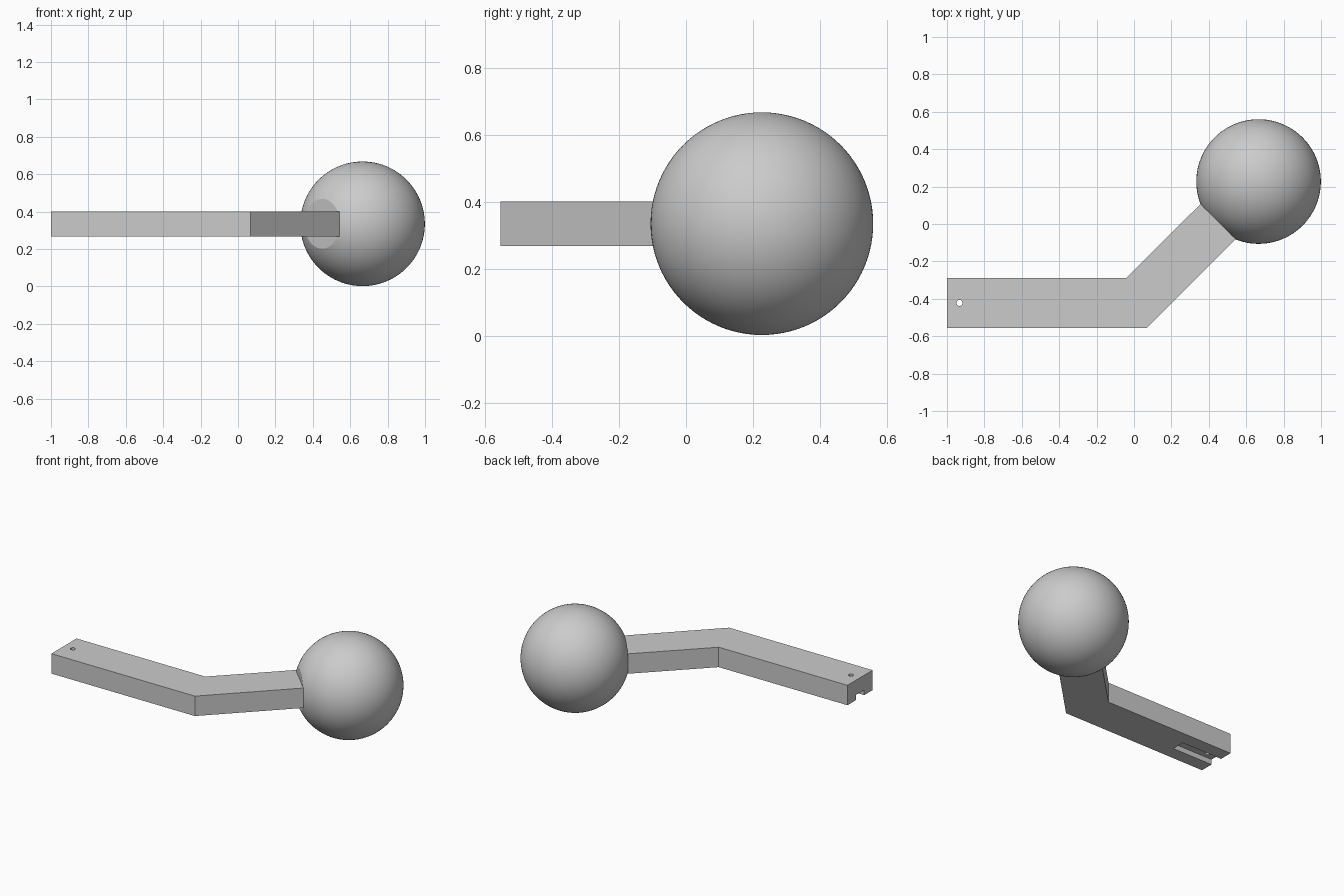
import bpy, bmesh
from mathutils import Vector

cube = bpy.data.objects.get("Cube")
if cube:
    bpy.data.objects.remove(cube)

grey = bpy.data.materials.new("plain_grey")
grey.use_nodes = True
colour = (0.6, 0.6, 0.6, 1)
grey.diffuse_color = colour
grey.node_tree.nodes["Principled BSDF"].inputs["Base Color"].default_value = colour

LOW, HIGH = 0.268, 0.402
CENTRE, RADIUS = Vector((0.666, 0.227, 0.335)), 0.333
HOLE = (-0.933, -0.422)


def make_object(name, bm):
    bmesh.ops.recalc_face_normals(bm, faces=bm.faces)
    mesh = bpy.data.meshes.new(name)
    bm.to_mesh(mesh)
    bm.free()
    obj = bpy.data.objects.new(name, mesh)
    bpy.context.collection.objects.link(obj)
    mesh.materials.append(grey)
    return obj


def extrude_outline(name, outline, z0, z1):
    bm = bmesh.new()
    face = bm.faces.new([bm.verts.new((x, y, z0)) for x, y in outline])
    top = bmesh.ops.extrude_face_region(bm, geom=[face])["geom"]
    moved = [v for v in top if isinstance(v, bmesh.types.BMVert)]
    bmesh.ops.translate(bm, verts=moved, vec=(0, 0, z1 - z0))
    return make_object(name, bm)


def cut(target, cutter):
    mod = target.modifiers.new(cutter.name, 'BOOLEAN')
    mod.operation, mod.solver, mod.object = 'DIFFERENCE', 'EXACT', cutter
    cutter.hide_render = True
    cutter.hide_set(True)
    bpy.context.view_layer.objects.active = target
    bpy.ops.object.modifier_apply(modifier=mod.name)
    bpy.data.objects.remove(cutter)


# Bent handle with a flat cross-section
handle = extrude_outline("handle", [
    (-1, -0.555), (0.068, -0.555), (0.543, -0.08),
    (0.357, 0.108), (-0.042, -0.288), (-1, -0.288)], LOW, HIGH)

# Shallow slot under the free end
slot = extrude_outline("slot_cutter", [
    (-1.1, -0.466), (-0.7, -0.466), (-0.7, -0.377), (-1.1, -0.377)],
    LOW - 0.1, LOW + 0.035)
cut(handle, slot)

# Small pin hole through the free end
bpy.ops.mesh.primitive_cylinder_add(vertices=24, radius=0.016, depth=1,
                                    location=(*HOLE, LOW))
hole = bpy.context.object
hole.name = "hole_cutter"
cut(handle, hole)

# Ball with a flat seat where the handle joins
bm = bmesh.new()
bmesh.ops.create_uvsphere(bm, u_segments=96, v_segments=48, radius=RADIUS)
bmesh.ops.translate(bm, verts=bm.verts, vec=CENTRE)
axis = Vector((-1, -1, 0)).normalized()
bmesh.ops.bisect_plane(bm, geom=bm.verts[:] + bm.edges[:] + bm.faces[:],
                       plane_co=CENTRE + axis * 0.305, plane_no=axis,
                       clear_outer=True)
bmesh.ops.holes_fill(bm, edges=[e for e in bm.edges if e.is_boundary])
ball = make_object("ball", bm)

bpy.ops.object.select_all(action='DESELECT')
ball.select_set(True)
bpy.context.view_layer.objects.active = ball
bpy.ops.object.shade_smooth_by_angle(angle=0.35)
